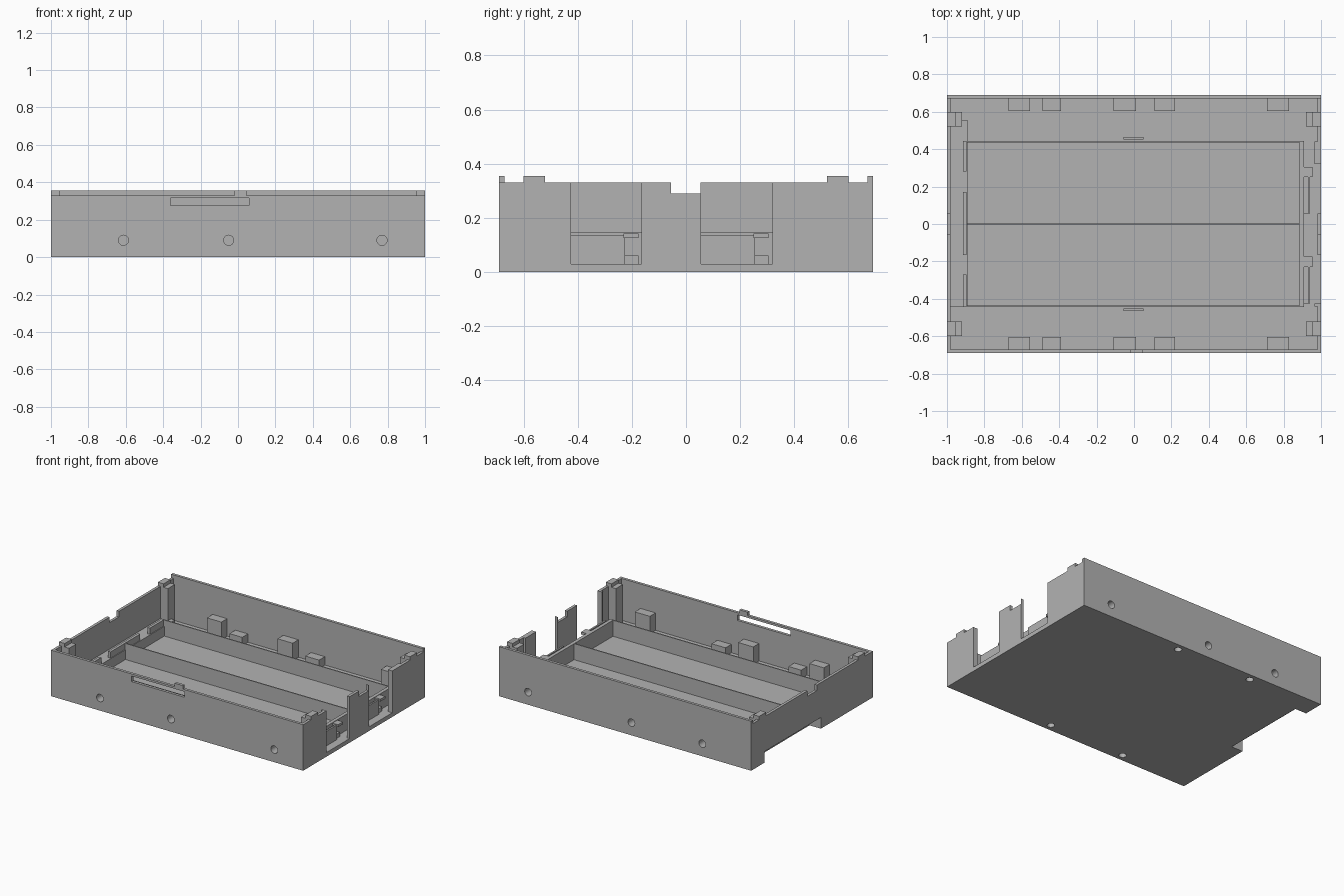
import bpy, bmesh
from math import pi
from mathutils import Matrix, Vector

cube = bpy.data.objects.get("Cube")
if cube:
    bpy.data.objects.remove(cube, do_unlink=True)

grey = bpy.data.materials.new("plain_grey")
grey.use_nodes = True
COLOUR = (0.45, 0.45, 0.45, 1)
grey.diffuse_color = COLOUR
grey.node_tree.nodes["Principled BSDF"].inputs["Base Color"].default_value = COLOUR


def add_box(bm, x, y, z):
    size = Vector((x[1] - x[0], y[1] - y[0], z[1] - z[0]))
    mid = Vector((sum(x), sum(y), sum(z))) / 2
    bmesh.ops.create_cube(bm, size=1, matrix=Matrix.Translation(mid) @ Matrix.Diagonal(size).to_4x4())


def make(name, boxes=(), cylinders=()):
    """One object from boxes (x, y, z ranges) and cylinders (centre, radius, depth, along y)."""
    bm = bmesh.new()
    for b in boxes:
        add_box(bm, *b)
    for centre, radius, depth, along_y in cylinders:
        m = Matrix.Translation(centre)
        if along_y:
            m = m @ Matrix.Rotation(pi / 2, 4, 'X')
        bmesh.ops.create_cone(bm, cap_ends=True, segments=24, radius1=radius,
                              radius2=radius, depth=depth, matrix=m)
    mesh = bpy.data.meshes.new(name)
    bm.to_mesh(mesh)
    bm.free()
    mesh.materials.append(grey)
    ob = bpy.data.objects.new(name, mesh)
    bpy.context.collection.objects.link(ob)
    return ob


def cut(target, cutter):
    mod = target.modifiers.new("cut", 'BOOLEAN')
    mod.operation = 'DIFFERENCE'
    mod.solver = 'EXACT'
    mod.object = cutter
    cutter.hide_render = True
    cutter.hide_viewport = False
    bpy.context.view_layer.update()
    deps = bpy.context.evaluated_depsgraph_get()
    mesh = bpy.data.meshes.new_from_object(target.evaluated_get(deps))
    target.modifiers.clear()
    target.data = mesh


W, D, FLOOR, WALL, TOP = 1.0, 0.69, 0.03, 0.33, 0.355
RIM, T = 0.145, 0.02

# Tray shell
shell = make("tray_shell", [((-W, W), (-D, D), (0, TOP))])
cutters = [
    make("cavity_cutter", [((-W + T, W - T), (-D + T, D - T), (FLOOR, 1))]),
    # lower front and side walls, the back wall stays tall
    make("wall_top_cutter", [((-2, 2), (-1, D - T), (WALL, 1))]),
    # central notch through both side walls
    make("notch_cutter", [((-2, 2), (-0.055, 0.053), (0.29, 1))]),
    # windows in the left wall
    make("window_cutter", [((0.95, 2), (-0.425, -0.165), (FLOOR, 1)),
                           ((0.95, 2), (0.055, 0.32), (FLOOR, 1))]),
    # recess under the right edge
    make("recess_cutter", [((-2, -0.91), (-0.10, 0.54), (-1, 0.08))]),
    # latch slot in the front wall
    make("slot_cutter", [((-0.36, 0.06), (-1, -D + 0.1), (0.275, 0.315))]),
]
for c in cutters:
    cut(shell, c)

# Bosses with round sockets: tall ones open outwards, short ones open downwards
TALL = [(-0.67, -0.555), (-0.11, 0.01), (0.71, 0.83)]
SHORT = [(-0.49, -0.39), (0.11, 0.22)]
holes = []
for s in (-1, 1):
    holes += [((sum(x) / 2, s * D, 0.09), 0.027, 0.14, True) for x in TALL]
    holes += [((sum(x) / 2, s * 0.64, 0), 0.025, 0.14, False) for x in SHORT]
socket_cutter = make("socket_cutter", cylinders=holes)
cut(shell, socket_cutter)
for s, side in ((-1, "front"), (1, "back")):
    y = sorted((s * 0.605, s * 0.67))
    bosses = make(side + "_bosses", [(x, y, (FLOOR, 0.155)) for x in TALL] +
                  [(x, y, (FLOOR, 0.09)) for x in SHORT])
    cut(bosses, socket_cutter)
for c in cutters + [socket_cutter]:
    bpy.data.objects.remove(c, do_unlink=True)

# Front latch tab
make("latch_tab", [((-0.02, 0.045), (-D, -D + T), (0.315, TOP))])

# Long bays: rims, divider and small catches
make("bay_rims", [((-0.915, 0.91), (s * 0.44 - 0.004, s * 0.44 + 0.004), (FLOOR, RIM)) for s in (-1, 1)])
make("bay_divider", [((-0.915, 0.91), (-0.004, 0.004), (FLOOR, RIM))])
make("rim_catches", [((-0.055, 0.05), (s * 0.458 - 0.006, s * 0.458 + 0.006), (FLOOR, 0.10)) for s in (-1, 1)])

# Bay end walls, the right one broken by contact gaps
make("right_end_wall", [((-0.915, -0.895), y, (FLOOR, RIM))
                        for y in ((-0.44, -0.27), (-0.165, 0.17), (0.28, 0.44))] +
     [((-0.91, -0.89), (-0.44, 0.44), (FLOOR, 0.10))])
make("left_end_wall", [((0.885, 0.91), (-0.44, 0.44), (FLOOR, RIM))])

# Raised shelf over the recess
make("recess_roof", [((-0.985, -0.89), (-0.12, 0.55), (0.08, 0.10)),
                     ((-0.91, -0.89), (-0.12, 0.55), (0, 0.10)),
                     ((-0.985, -0.89), (-0.12, -0.10), (0, 0.10)),
                     ((-0.985, -0.89), (0.54, 0.555), (0, 0.10)),
                     ((-0.985, -0.91), (-0.44, -0.12), (FLOOR, 0.10))])

# Contact plates and clips behind the windows
for name, y0 in (("front", -0.425), ("back", 0.055)):
    make(name + "_contact_plate", [((0.93, 0.942), (y0, y0 + 0.20), (FLOOR, 0.135)),
                                   ((0.91, 0.93), (y0, y0 + 0.25), (FLOOR, 0.06))])
    make(name + "_contact_clip", [((0.89, 0.955), (y0 + 0.195, y0 + 0.25), (0.125, 0.142))])

# Window jambs
make("window_jambs", [((0.965, 0.99), y, (FLOOR, WALL)) for y in ((-0.44, -0.425), (0.32, 0.44))])

# Corner posts with raised ridges
for sx, a in ((-1, "right"), (1, "left")):
    for sy, b in ((-1, "front"), (1, "back")):
        y = sorted((sy * 0.52, sy * 0.60))
        make(f"{b}_{a}_post", [(sorted((sx * 0.92, sx * 0.985)), y, (FLOOR, WALL)),
                               (sorted((sx * 0.955, sx * W)), y, (WALL - 0.01, TOP))])
